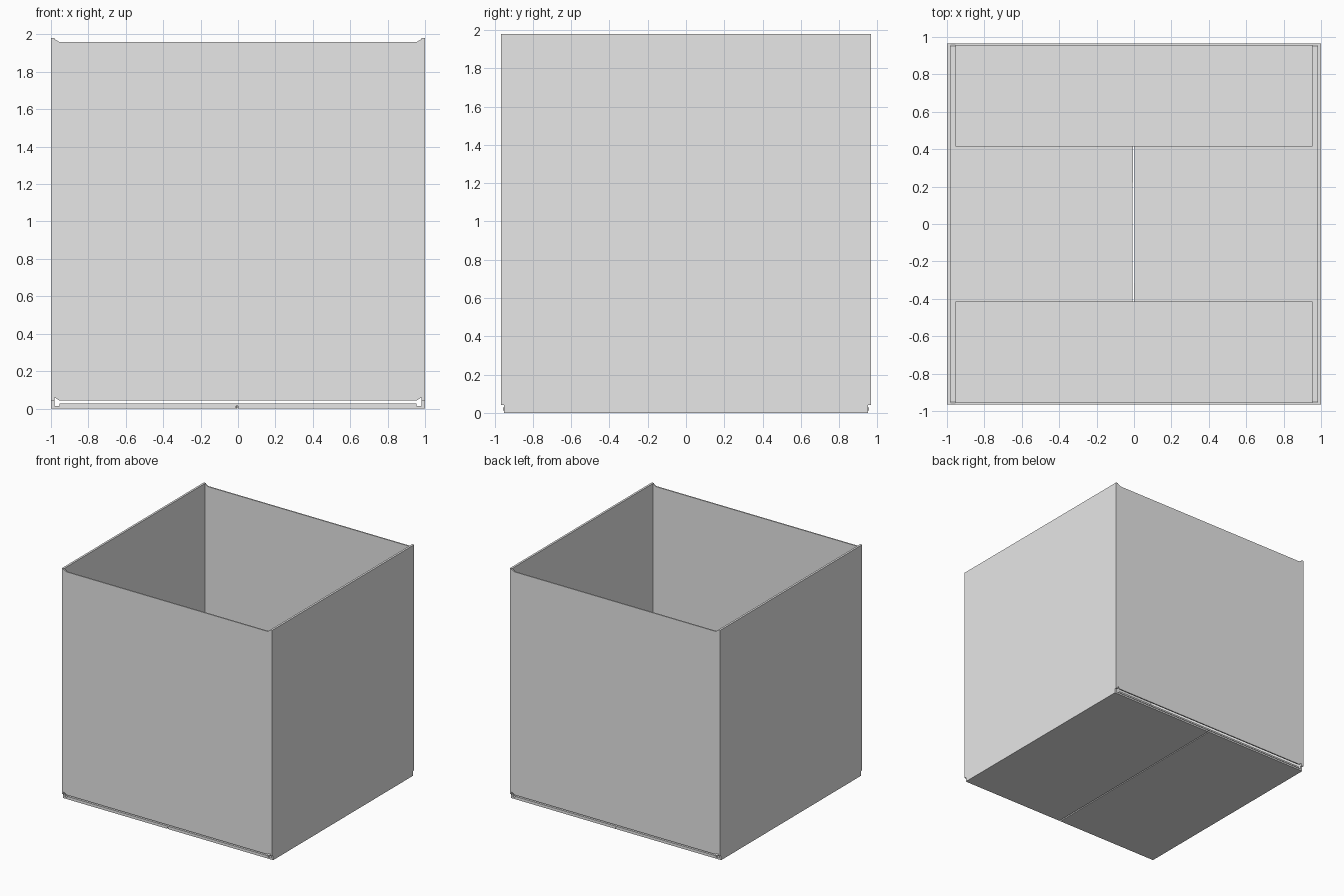
import bpy
import bmesh

old = bpy.data.objects.get("Cube")
if old:
    bpy.data.objects.remove(old, do_unlink=True)

board = bpy.data.materials.new("light_grey_board")
board.use_nodes = True
grey = (0.8, 0.8, 0.8, 1)
board.diffuse_color = grey
board.node_tree.nodes["Principled BSDF"].inputs["Base Color"].default_value = grey

HEIGHT = 1.98
HALF_X, HALF_Y = 1.0, 0.965      # outer half sizes
SIDE_T, WALL_T = 0.018, 0.011    # side and front/back board thickness
FLAP_T = 0.0135
INNER_X = HALF_X - SIDE_T
FOLD_Y = 0.95


def sheet(name, outline, axis, low, high):
    """Extrude a flat outline along an axis from low to high."""
    def place(u, v, d):
        return {"x": (d, u, v), "y": (u, d, v), "z": (u, v, d)}[axis]

    bm = bmesh.new()
    face = bm.faces.new([bm.verts.new(place(u, v, low)) for u, v in outline])
    moved = bmesh.ops.extrude_face_region(bm, geom=[face])["geom"]
    shift = place(0, 0, high - low)
    bmesh.ops.translate(bm, vec=shift,
                        verts=[g for g in moved if isinstance(g, bmesh.types.BMVert)])
    bmesh.ops.recalc_face_normals(bm, faces=bm.faces)
    mesh = bpy.data.meshes.new(name)
    bm.to_mesh(mesh)
    bm.free()
    mesh.materials.append(board)
    obj = bpy.data.objects.new(name, mesh)
    bpy.context.collection.objects.link(obj)
    return obj


def mirrored(half):
    """Close an outline given for the positive side only."""
    return half + [(-u, v) for u, v in reversed(half)]


# Side walls reach the floor, with notched lower corners
side_outline = mirrored([(FOLD_Y, 0), (FOLD_Y, 0.04), (HALF_Y, 0.04), (HALF_Y, HEIGHT)])
for name, s in (("left_wall", 1), ("right_wall", -1)):
    sheet(name, side_outline, "x", s * INNER_X, s * HALF_X)

# Front and back walls have cut corners and stop above the floor
wall_outline = mirrored([(0.955, 0.043), (INNER_X, 0.06),
                         (INNER_X, HEIGHT - 0.005), (0.955, 1.96)])
for name, s in (("front_wall", -1), ("back_wall", 1)):
    sheet(name, wall_outline, "y", s * (HALF_Y - WALL_T), s * HALF_Y)

# Outer bottom flaps almost meet at a slightly tapered seam
sheet("left_bottom_flap", [(0, -FOLD_Y), (INNER_X, -FOLD_Y),
                           (INNER_X, FOLD_Y), (0.004, FOLD_Y)], "z", 0, FLAP_T)
sheet("right_bottom_flap", [(-0.011, -FOLD_Y), (-INNER_X, -FOLD_Y),
                            (-INNER_X, FOLD_Y), (-0.004, FOLD_Y)], "z", 0, FLAP_T)

# Short inner flaps lie on top of the outer pair
for name, s in (("front_inner_flap", -1), ("back_inner_flap", 1)):
    sheet(name, mirrored([(0.955, s * 0.415), (0.955, s * 0.955)]),
          "z", FLAP_T, 2 * FLAP_T)
